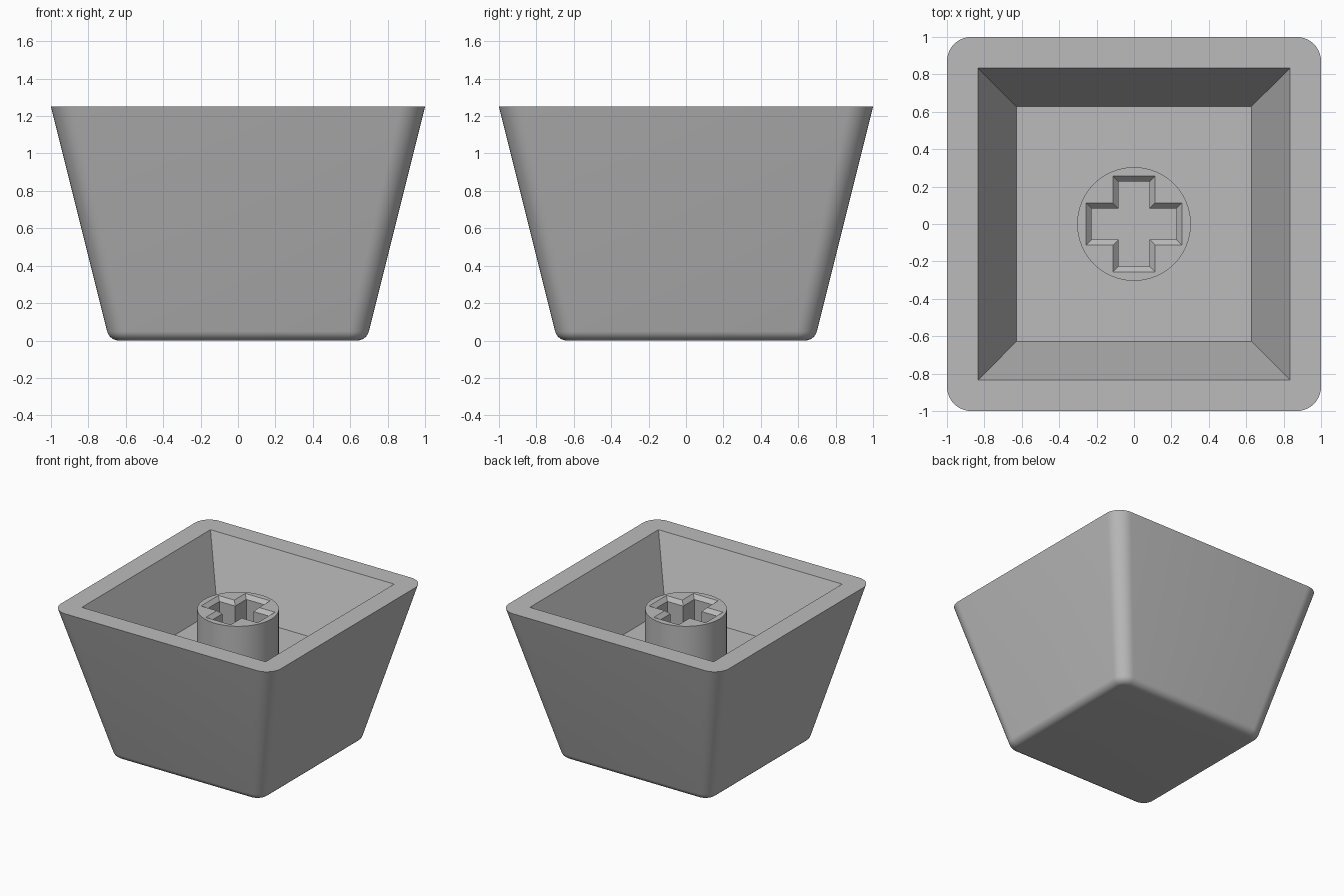
import bpy, bmesh, math

if "Cube" in bpy.data.objects:
    bpy.data.objects.remove(bpy.data.objects["Cube"])

grey = bpy.data.materials.new("mid grey")
grey.diffuse_color = (0.50, 0.50, 0.50, 1)
grey.use_nodes = True
grey.node_tree.nodes["Principled BSDF"].inputs["Base Color"].default_value = grey.diffuse_color


def finish(bm, name):
    bmesh.ops.recalc_face_normals(bm, faces=bm.faces)
    mesh = bpy.data.meshes.new(name)
    bm.to_mesh(mesh)
    bm.free()
    mesh.materials.append(grey)
    ob = bpy.data.objects.new(name, mesh)
    bpy.context.collection.objects.link(ob)
    bpy.ops.object.select_all(action='DESELECT')
    ob.select_set(True)
    bpy.context.view_layer.objects.active = ob
    bpy.ops.object.shade_smooth_by_angle(angle=math.radians(30))


def ring(bm, points, z):
    return [bm.verts.new((x, y, z)) for x, y in points]


def bridge(bm, a, b):
    n = len(a)
    for i in range(n):
        j = (i + 1) % n
        bm.faces.new((a[i], a[j], b[j], b[i]))


SEG = 10  # segments per rounded corner


def rounded_square(h, r):
    pts = []
    for sx, sy, start in ((1, 1, 0), (-1, 1, 90), (-1, -1, 180), (1, -1, 270)):
        for i in range(SEG + 1):
            a = math.radians(start + 90 * i / SEG)
            pts.append((sx * (h - r) + r * math.cos(a), sy * (h - r) + r * math.sin(a)))
    return pts


def square(h):
    return [(h, h), (-h, h), (-h, -h), (h, -h)]


# Tapered shell: filleted base, sloping sides, flat rim, open cavity
TOP, FLOOR, FILLET = 1.25, 0.73, 0.066
bm = bmesh.new()
rings = []
tilt = math.atan(0.25)
for i in range(9):
    a = (math.pi / 2 - tilt) * i / 8
    h = 0.636 + FILLET * math.sin(a)
    rings.append(ring(bm, rounded_square(h, h - 0.59), FILLET * (1 - math.cos(a))))
rings.append(ring(bm, rounded_square(1.0, 0.13), TOP))
bm.faces.new(rings[0])
for a, b in zip(rings, rings[1:]):
    bridge(bm, a, b)

outer, inner = rings[-1], ring(bm, square(0.835), TOP)
for c in range(4):
    k = c * (SEG + 1)
    for i in range(SEG):
        bm.faces.new((outer[k + i], outer[k + i + 1], inner[c]))
    bm.faces.new((outer[k + SEG], outer[(k + SEG + 1) % len(outer)], inner[(c + 1) % 4], inner[c]))
floor = ring(bm, square(0.628), FLOOR)
bridge(bm, inner, floor)
bm.faces.new(floor)
finish(bm, "shell")


# Round stem with a chamfered cross-shaped socket
def cross(l, w):
    return [(l, -w), (l, w), (w, w), (w, l), (-w, l), (-w, w),
            (-l, w), (-l, -w), (-w, -w), (-w, -l), (w, -l), (w, -w)]


STEM = 1.14
circle = [(0.304 * math.cos(2 * math.pi * i / 64), 0.304 * math.sin(2 * math.pi * i / 64))
          for i in range(64)]
bm = bmesh.new()
rim = ring(bm, circle, STEM)
bridge(bm, ring(bm, circle, FLOOR), rim)
mouth = ring(bm, cross(0.257, 0.113), STEM)
throat = ring(bm, cross(0.228, 0.084), STEM - 0.03)
bridge(bm, mouth, throat)
bridge(bm, throat, ring(bm, cross(0.228, 0.084), FLOOR))
edges = [bm.edges.get((r[i - 1], r[i])) for r in (rim, mouth) for i in range(len(r))]
bmesh.ops.triangle_fill(bm, use_beauty=True, edges=edges)
finish(bm, "stem")
